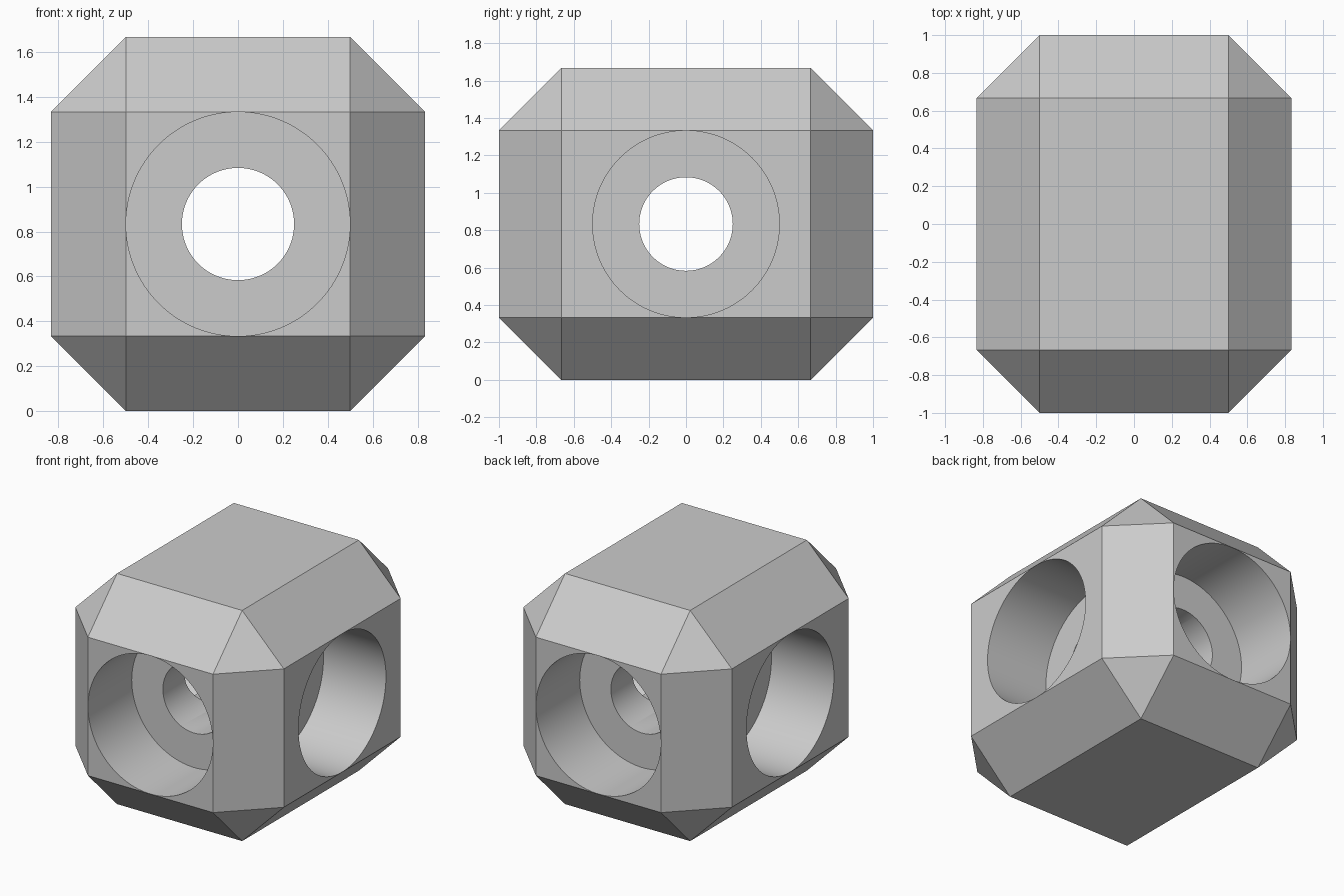
import bpy
import bmesh
from math import pi, radians
from mathutils import Matrix, Vector

cube = bpy.data.objects.get("Cube")
if cube:
    bpy.data.objects.remove(cube, do_unlink=True)

HALF = Vector((5 / 6, 1, 5 / 6))
CHAMFER = 1 / 3
BORE_R, HOLE_R, BORE_DEPTH = 0.4992, 0.25, 0.4995
SIDES = 128

grey = bpy.data.materials.new("plain grey")
grey.use_nodes = True
colour = (0.6, 0.6, 0.6, 1)
grey.diffuse_color = colour
grey.node_tree.nodes["Principled BSDF"].inputs["Base Color"].default_value = colour


def add_object(name, bm):
    mesh = bpy.data.meshes.new(name)
    bmesh.ops.recalc_face_normals(bm, faces=bm.faces)
    bm.to_mesh(mesh)
    bm.free()
    mesh.materials.append(grey)
    obj = bpy.data.objects.new(name, mesh)
    bpy.context.collection.objects.link(obj)
    return obj


def stepped_cutter(name, half_length, rotation):
    """Through hole with a wide counterbore at both ends, lathed about z."""
    floor, end = half_length - BORE_DEPTH, half_length + 0.2
    upper = [(HOLE_R, floor), (BORE_R, floor), (BORE_R, end), (0, end)]
    profile = [(r, -z) for r, z in reversed(upper)] + upper
    bm = bmesh.new()
    verts = [bm.verts.new((r, 0, z)) for r, z in profile]
    edges = [bm.edges.new(pair) for pair in zip(verts, verts[1:])]
    bmesh.ops.spin(bm, geom=verts + edges, cent=(0, 0, 0), axis=(0, 0, 1),
                   angle=2 * pi, steps=SIDES)
    bmesh.ops.remove_doubles(bm, verts=bm.verts, dist=0.0001)
    bmesh.ops.transform(bm, matrix=rotation, verts=bm.verts)
    obj = add_object(name, bm)
    obj.location.z = HALF.z
    obj.hide_render = True
    return obj


# Chamfered block
bm = bmesh.new()
bmesh.ops.create_cube(bm, size=2)
bmesh.ops.scale(bm, vec=HALF, verts=bm.verts)
bmesh.ops.bevel(bm, geom=bm.edges[:], offset=CHAMFER, offset_type='OFFSET',
                segments=1, profile=0.5, affect='EDGES')
block = add_object("chamfered_block", bm)
block.location.z = HALF.z

# Crossing counterbored holes, front to back and side to side
cutters = [
    stepped_cutter("front_bore_cutter", HALF.y, Matrix.Rotation(pi / 2, 4, 'X')),
    stepped_cutter("side_bore_cutter", HALF.x, Matrix.Rotation(pi / 2, 4, 'Y')),
]
bpy.ops.object.select_all(action='DESELECT')
block.select_set(True)
bpy.context.view_layer.objects.active = block
for cutter in cutters:
    mod = block.modifiers.new(cutter.name, 'BOOLEAN')
    mod.operation = 'DIFFERENCE'
    mod.solver = 'EXACT'
    mod.object = cutter
    bpy.ops.object.modifier_apply(modifier=mod.name)
    bpy.data.objects.remove(cutter, do_unlink=True)

# Smooth bores, crisp chamfers
bpy.ops.object.shade_smooth_by_angle(angle=radians(30))
